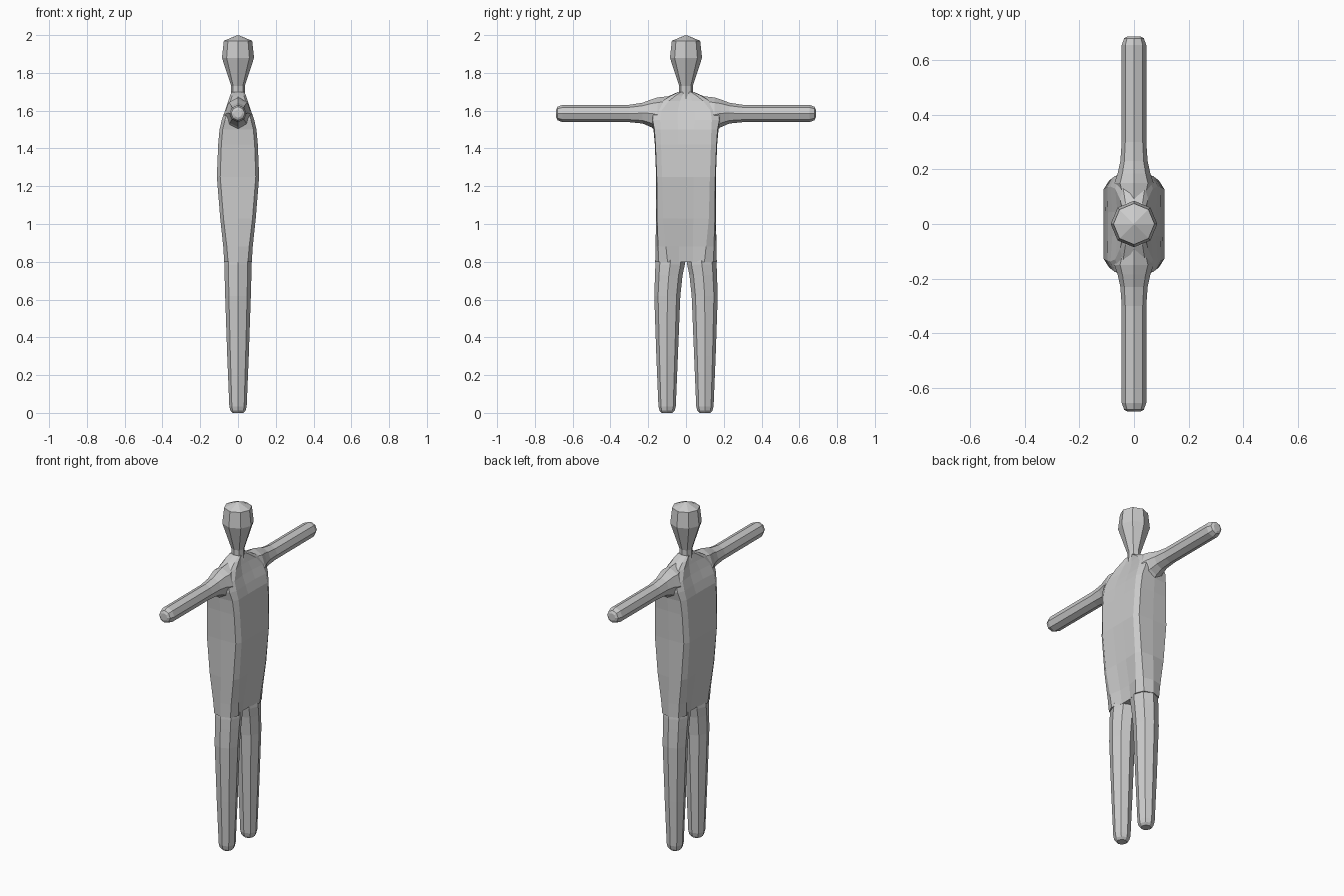
import bpy, bmesh
from math import sin, cos, pi
from mathutils import Vector

if "Cube" in bpy.data.objects:
    bpy.data.objects.remove(bpy.data.objects["Cube"])


def loft(name, rings):
    """Skin a list of equal-length rings and cap both ends."""
    bm = bmesh.new()
    vs = [[bm.verts.new(p) for p in r] for r in rings]
    n = len(vs[0])
    for a, b in zip(vs, vs[1:]):
        for i in range(n):
            j = (i + 1) % n
            bm.faces.new((a[i], a[j], b[j], b[i]))
    bm.faces.new(vs[0][::-1])
    bm.faces.new(vs[-1])
    bmesh.ops.recalc_face_normals(bm, faces=bm.faces)
    me = bpy.data.meshes.new(name)
    bm.to_mesh(me)
    bm.free()
    ob = bpy.data.objects.new(name, me)
    bpy.context.collection.objects.link(ob)
    return ob


def octagon(cy, z, rx, ry):
    return [Vector((rx * cos(k * pi / 4), cy + ry * sin(k * pi / 4), z)) for k in range(8)]


def arm_ring(y, cz, rx, rz):
    return [Vector((rx * cos(k * pi / 4), y, cz + rz * sin(k * pi / 4))) for k in range(8)]


# Torso cross-section: twin-leg shape at the hips (t=0), boxy at the chest (t=1)
HIP = [(0, 1), (.72, .89), (1, .6), (.75, .22)]
CHEST = [(0, 1), (.84, .98), (1, .8), (1, .25)]


def torso_ring(z, hx, hy, t):
    q = [(hx * (a[0] + (b[0] - a[0]) * t), hy * (a[1] + (b[1] - a[1]) * t))
         for a, b in zip(HIP, CHEST)]
    pts = q + [(x, -y) for x, y in q[::-1]]
    pts += [(-x, -y) for x, y in q[1:]] + [(-x, y) for x, y in q[:0:-1]]
    return [Vector((x, y, z)) for x, y in pts]


# Torso with sloping shoulders
body = loft("body", [torso_ring(*r) for r in (
    (.80, .073, .163, 0), (.88, .078, .161, .3), (1.03, .094, .159, .8),
    (1.25, .112, .158, 1), (1.42, .105, .165, 1), (1.50, .098, .172, .9),
    (1.55, .086, .185, .7), (1.60, .069, .185, .5), (1.65, .052, .14, .3),
    (1.68, .042, .085, .2), (1.70, .034, .04, .1))])
parts = []

# Neck and head
parts.append(loft("head", [octagon(0, z, r, r) for z, r in (
    (1.62, .045), (1.69, .036), (1.73, .036), (1.88, .085), (1.97, .075), (2.0, .002))]))

for s, side in ((1, "left"), (-1, "right")):
    # Leg
    parts.append(loft(side + "_leg", [octagon(s * c, z, rx, ry) for z, c, rx, ry in (
        (0, .1, .028, .028), (.012, .1, .04, .04), (.035, .1, .046, .046),
        (.30, .1, .057, .057), (.62, .099, .068, .069), (.73, .091, .071, .073),
        (.785, .084, .072, .078), (.83, .08, .068, .076), (.90, .08, .05, .06))]))
    # Arm flaring into the shoulder
    parts.append(loft(side + "_arm", [arm_ring(s * y, cz, rx, rz) for y, cz, rx, rz in (
        (.687, 1.585, .022, .022), (.68, 1.585, .036, .036), (.655, 1.585, .045, .045),
        (.30, 1.585, .045, .046), (.23, 1.587, .050, .055), (.185, 1.586, .060, .073),
        (.15, 1.578, .072, .092), (.06, 1.59, .045, .09))]))

# Fuse everything into one continuous skin
bpy.context.view_layer.objects.active = body
for p in parts:
    m = body.modifiers.new("fuse", 'BOOLEAN')
    m.operation = 'UNION'
    m.solver = 'EXACT'
    m.object = p
    bpy.ops.object.modifier_apply(modifier=m.name)
    bpy.data.objects.remove(p, do_unlink=True)
